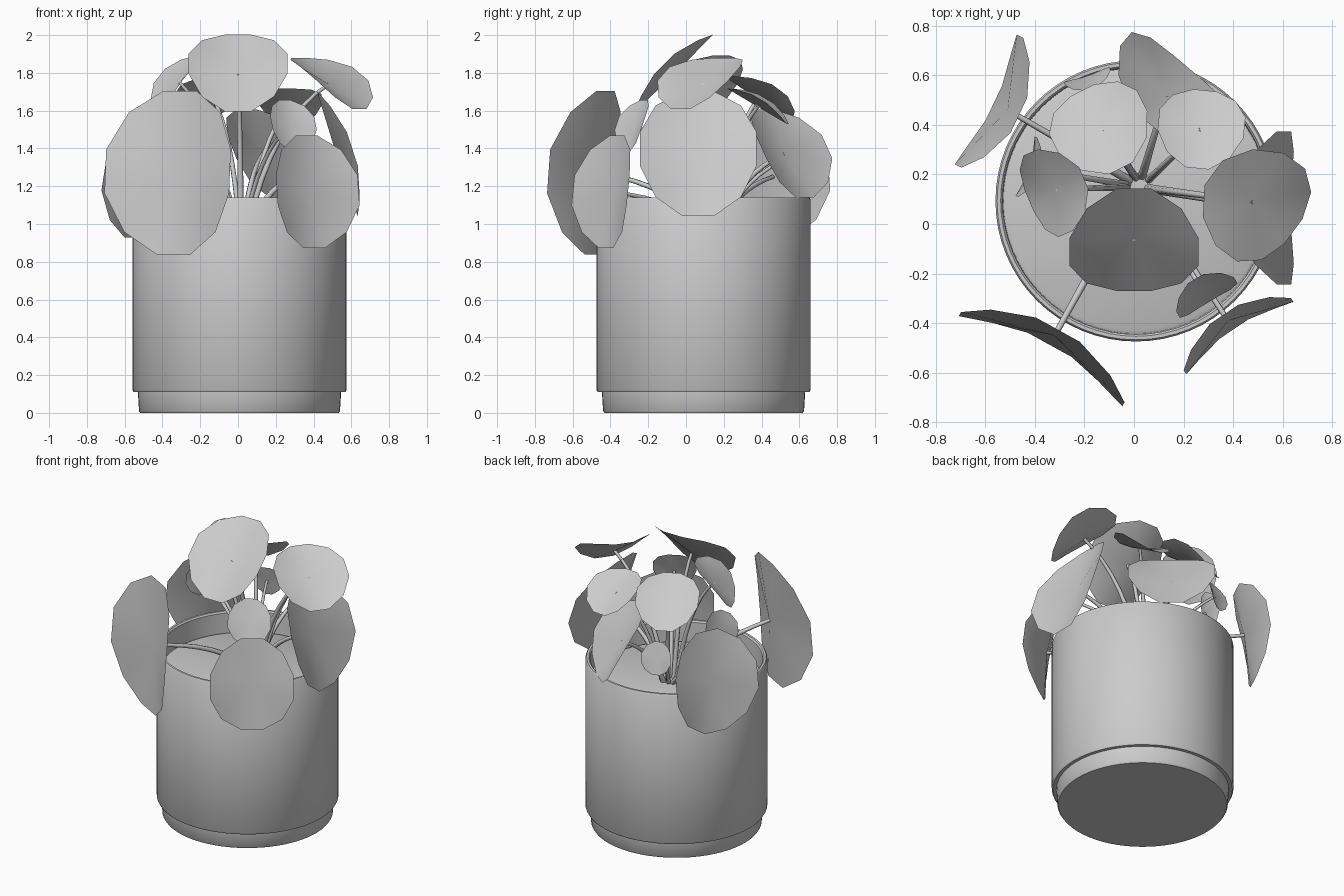
import bpy, math, random
from mathutils import Vector

if "Cube" in bpy.data.objects:
    bpy.data.objects.remove(bpy.data.objects["Cube"])

random.seed(4)
CX, CY, SOIL = 0.008, 0.093, 1.0


def add_mesh(name, verts, faces, angle=40):
    me = bpy.data.meshes.new(name)
    me.from_pydata(verts, [], faces)
    me.update()
    ob = bpy.data.objects.new(name, me)
    bpy.context.collection.objects.link(ob)
    bpy.ops.object.select_all(action='DESELECT')
    ob.select_set(True)
    bpy.context.view_layer.objects.active = ob
    bpy.ops.object.shade_smooth_by_angle(angle=math.radians(angle))
    return ob


def lathe(name, profile, n=64, cap_start=False, cap_end=False):
    verts = [(CX + r * math.cos(2 * math.pi * i / n), CY + r * math.sin(2 * math.pi * i / n), z)
             for r, z in profile for i in range(n)]
    faces = [(j * n + i, j * n + (i + 1) % n, (j + 1) * n + (i + 1) % n, (j + 1) * n + i)
             for j in range(len(profile) - 1) for i in range(n)]
    if cap_start:
        faces.append(tuple(reversed(range(n))))
    if cap_end:
        k = (len(profile) - 1) * n
        faces.append(tuple(range(k, k + n)))
    return add_mesh(name, verts, faces, 35)


def leaf(name, c, nrm, r_side, r_long, sides=12, fold=0.3):
    """Round leaf: a fan around the stem tip, with both sides bent up along the midrib."""
    c, n = Vector(c), Vector(nrm).normalized()
    up = Vector((0, 0, 1))
    up = (up - n * up.dot(n)).normalized()
    side = up.cross(n)
    verts = [c]
    for i in range(sides):
        a = 2 * math.pi * (i + 0.5) / sides
        s, t = math.sin(a), math.cos(a)
        verts.append(c + side * s * r_side + up * t * r_long + n * fold * r_side * s * s)
    faces = [(0, 1 + (i + 1) % sides, 1 + i) for i in range(sides)]
    return add_mesh(name, verts, faces, 60)


def stem(name, base, tip, r):
    """Arching tapered stalk from the soil to the leaf."""
    b, t = Vector(base), Vector(tip)
    mid = b.lerp(t, 0.3)
    mid.z = b.z + (t.z - b.z) * 0.75
    cu = bpy.data.curves.new(name, 'CURVE')
    cu.dimensions = '3D'
    cu.bevel_depth = r
    cu.bevel_resolution = 1
    cu.use_fill_caps = True
    sp = cu.splines.new('POLY')
    n = 9
    sp.points.add(n - 1)
    for i in range(n):
        u = i / (n - 1)
        p = b * (1 - u) ** 2 + mid * 2 * u * (1 - u) + t * u * u
        sp.points[i].co = (*p, 1)
        sp.points[i].radius = 1 - 0.4 * u
    tmp = bpy.data.objects.new(name, cu)
    me = bpy.data.meshes.new_from_object(tmp)
    bpy.data.objects.remove(tmp)
    for p in me.polygons:
        p.use_smooth = True
    bpy.context.collection.objects.link(bpy.data.objects.new(name, me))


# Pot with stepped foot and thin rim
lathe("pot", [(0.525, 0), (0.532, 0.01), (0.538, 0.11), (0.56, 0.11), (0.567, 0.122),
              (0.567, 1.13), (0.56, 1.14), (0.546, 1.14), (0.538, 1.13), (0.535, SOIL - 0.02)],
      cap_start=True)
# Soil
lathe("soil", [(0.54, SOIL - 0.01), (0.52, SOIL)], cap_end=True)

# Leaves: position of stem tip, facing, half width, half length
leaves = {
    "top":         ((0.00, -0.06, 1.795), (0, -0.70, 0.71), 0.27, 0.30),
    "front_left":  ((-0.32, -0.45, 1.27), (-0.48, -0.87, 0.08), 0.39, 0.45),
    "front_right": ((0.38, -0.39, 1.17), (0.56, -0.83, 0.12), 0.27, 0.31),
    "right_top":   ((0.48, 0.09, 1.74), (0.45, -0.33, 0.82), 0.24, 0.25),
    "right":       ((0.52, 0.065, 1.37), (0.95, 0, 0.31), 0.32, 0.36),
    "back":        ((0.13, 0.52, 1.37), (0.55, 0.65, 0.50), 0.28, 0.28),
    "back_left_top": ((-0.13, 0.38, 1.66), (-0.25, 0.50, 0.82), 0.205, 0.22),
    "back_right_top": ((0.27, 0.38, 1.62), (0.05, 0.50, 0.85), 0.18, 0.19),
    "left":        ((-0.51, 0.46, 1.25), (-0.88, 0.42, 0.17), 0.30, 0.34),
    "left_top":    ((-0.31, 0.14, 1.75), (-0.70, -0.30, 0.65), 0.185, 0.19),
    "left_small":  ((-0.40, 0.22, 1.47), (-0.93, 0.30, 0.15), 0.13, 0.14),
    "back_small":  ((-0.18, 0.57, 1.36), (-0.30, 0.90, 0.25), 0.10, 0.11),
    "front_small": ((0.275, -0.265, 1.52), (0.45, -0.75, 0.35), 0.14, 0.15),
}
for key, (c, n, rs, rl) in leaves.items():
    leaf("leaf_" + key, c, n, rs, rl)
    d = Vector((c[0], c[1] - 0.15, 0)).normalized() * 0.04
    base = (0.02 + d.x + random.uniform(-0.01, 0.01), 0.15 + d.y, SOIL - 0.02)
    stem("stem_" + key, base, c, 0.012 + 0.02 * rs)
